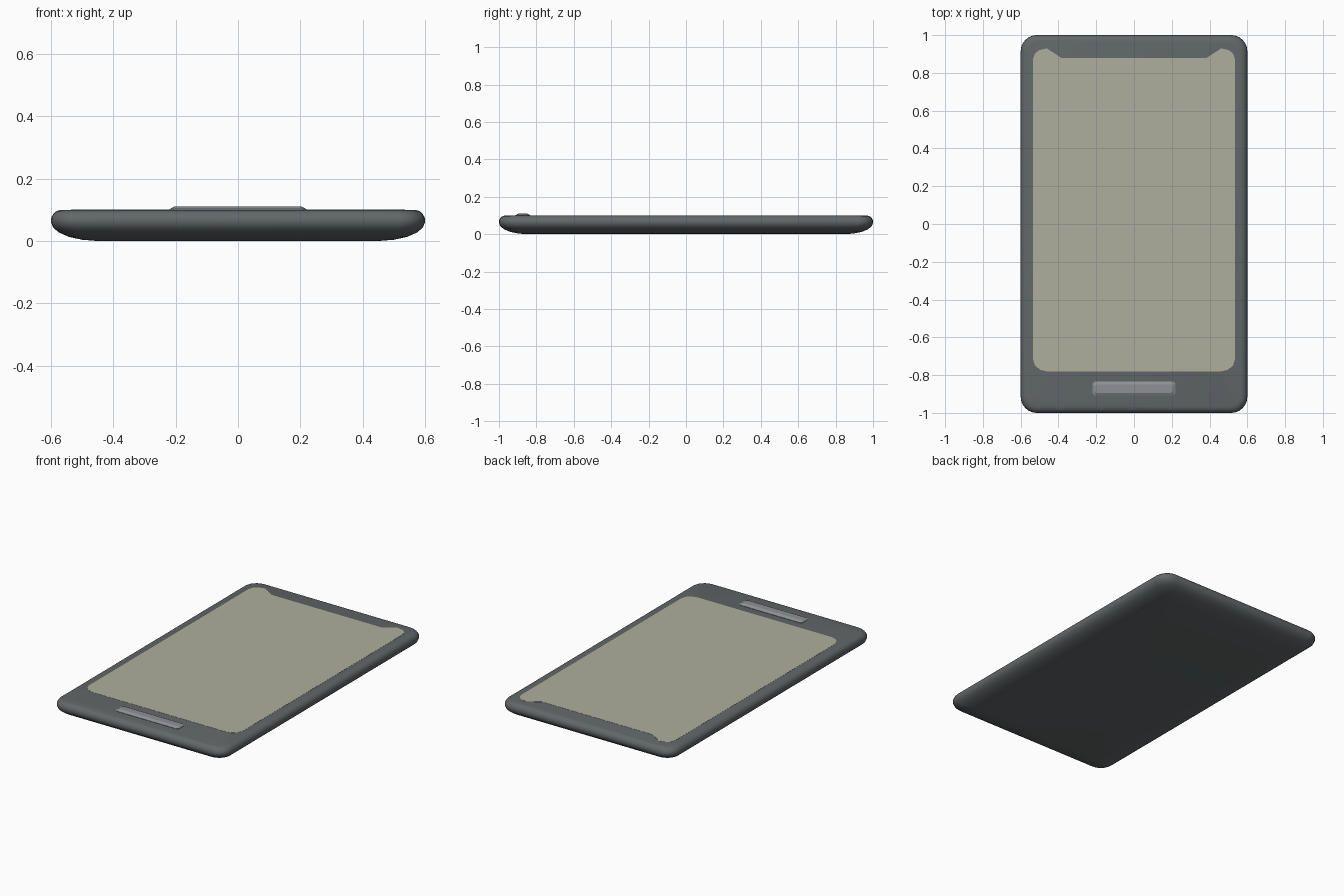
import bpy, bmesh
from math import sin, cos, pi

if "Cube" in bpy.data.objects:
    bpy.data.objects.remove(bpy.data.objects["Cube"])


def material(name, rgb):
    m = bpy.data.materials.new(name)
    m.diffuse_color = (*rgb, 1)
    m.use_nodes = True
    m.node_tree.nodes["Principled BSDF"].inputs["Base Color"].default_value = m.diffuse_color
    return m


def rounded_rect(hx, hy, r, seg, cy=0):
    pts = []
    for k, (sx, sy) in enumerate([(1, 1), (-1, 1), (-1, -1), (1, -1)]):
        for i in range(seg + 1):
            a = pi / 2 * (k + i / seg)
            pts.append((sx * (hx - r) + r * cos(a), cy + sy * (hy - r) + r * sin(a)))
    return pts


def loft(name, loops, mat, smooth=None):
    """Skin a stack of (outline, z) loops and cap both ends."""
    bm = bmesh.new()
    rings = [[bm.verts.new((x, y, z)) for x, y in pts] for pts, z in loops]
    n = len(rings[0])
    for a, b in zip(rings, rings[1:]):
        for i in range(n):
            j = (i + 1) % n
            bm.faces.new((a[i], a[j], b[j], b[i]))
    bm.faces.new(rings[0][::-1])
    bm.faces.new(rings[-1])
    bmesh.ops.recalc_face_normals(bm, faces=bm.faces)
    me = bpy.data.meshes.new(name)
    bm.to_mesh(me)
    bm.free()
    ob = bpy.data.objects.new(name, me)
    bpy.context.collection.objects.link(ob)
    me.materials.append(mat)
    if smooth:
        bpy.ops.object.select_all(action='DESELECT')
        ob.select_set(True)
        bpy.context.view_layer.objects.active = ob
        bpy.ops.object.shade_smooth_by_angle(angle=smooth)
    return ob


# Body: (inset, z) profile, soft belly below and tight edge above
profile = [(0.15, 0), (0.10, 0.004), (0.058, 0.013), (0.026, 0.027), (0.007, 0.043),
           (0, 0.06), (0.001, 0.075), (0.008, 0.088), (0.018, 0.096), (0.032, 0.1)]
loft("body", [(rounded_rect(0.6 - d, 1 - d, 0.085 - 0.4 * d, 6), z) for d, z in profile],
     material("casing", (0.12, 0.135, 0.14)), pi / 4)

# Screen: rounded panel with a shallow wide notch along the top edge
half = [(0.46, -0.78), (0.495, -0.773), (0.524, -0.75), (0.535, -0.715),
        (0.535, 0.87), (0.526, 0.9), (0.503, 0.92), (0.462, 0.93), (0.385, 0.88)]
outline = half + [(-x, y) for x, y in reversed(half)]
loft("screen", [(outline, 0.095), (outline, 0.1008)], material("display", (0.43, 0.43, 0.34)))

# Home button: bevelled bar
loft("button", [(rounded_rect(0.22, 0.039, 0.012, 1, -0.872), 0.095),
                (rounded_rect(0.22, 0.039, 0.012, 1, -0.872), 0.102),
                (rounded_rect(0.203, 0.022, 0.008, 1, -0.872), 0.111)],
     material("button_grey", (0.27, 0.28, 0.3)))
